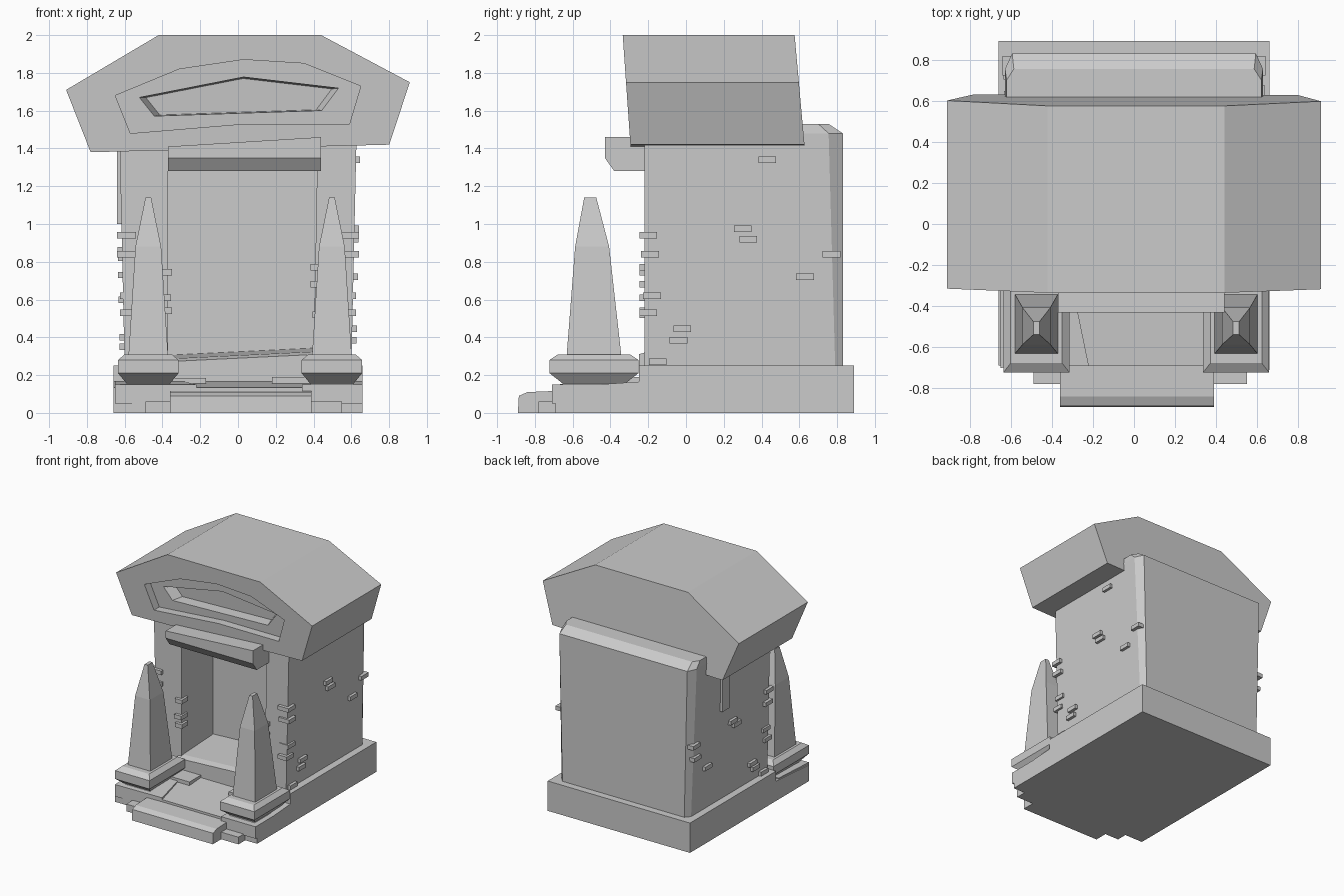
import bpy, bmesh

if "Cube" in bpy.data.objects:
    bpy.data.objects.remove(bpy.data.objects["Cube"])


def loft(name, rings):
    """Closed solid through rings of matching 3D points."""
    bm = bmesh.new()
    vs = [[bm.verts.new(p) for p in r] for r in rings]
    n = len(rings[0])
    bm.faces.new(vs[0])
    bm.faces.new(vs[-1])
    for a, b in zip(vs, vs[1:]):
        for i in range(n):
            j = (i + 1) % n
            bm.faces.new((a[i], a[j], b[j], b[i]))
    bmesh.ops.recalc_face_normals(bm, faces=bm.faces)
    me = bpy.data.meshes.new(name)
    bm.to_mesh(me)
    bm.free()
    ob = bpy.data.objects.new(name, me)
    bpy.context.collection.objects.link(ob)
    return ob


def rect(x0, x1, y0, y1, z):
    return [(x0, y0, z), (x1, y0, z), (x1, y1, z), (x0, y1, z)]


def box(name, x0, x1, y0, y1, z0, z1):
    return loft(name, [rect(x0, x1, y0, y1, z0), rect(x0, x1, y0, y1, z1)])


def cut(ob, cutter):
    m = ob.modifiers.new("cut", "BOOLEAN")
    m.operation, m.object, m.solver = "DIFFERENCE", cutter, "EXACT"
    bpy.context.view_layer.objects.active = ob
    bpy.ops.object.modifier_apply(modifier=m.name)
    bpy.data.objects.remove(cutter)


# Stepped base
box("base", -.66, .66, -.25, .89, 0, .25)
loft("front_platform", [[(x, -.69, 0), (x, -.69, .135), (x, -.25, .165), (x, -.25, 0)]
                        for x in (-.66, .66)])
box("lower_step", -.49, .55, -.78, -.6, 0, .06)
loft("front_step", [[(x, -.89, 0), (x, -.885, .09), (x, -.84, .11), (x, -.6, .12), (x, -.6, 0)]
                    for x in (-.36, .39)])
loft("left_pad", [[(-.65, -.70, z), (-.22, -.69, z), (-.30, -.3, z + .02), (-.65, -.3, z + .02)]
                  for z in (.05, .15)])
box("right_pad", .34, .66, -.71, -.3, .05, .15)
box("left_paver", -.38, -.17, -.40, -.25, .1, .185)
box("right_paver", .18, .40, -.38, -.25, .1, .19)
loft("threshold", [[(x, -.25, .2), (x, -.25, .27 + t), (x, -.2, .285 + t), (x, .22, .305 + t), (x, .22, .2)]
                   for x, t in ((-.40, 0), (.42, .04))])


# Chamber walls with bevelled rear corners and a deep doorway
def plan(w, yc, yb, z):
    return [(-w, -.22, z), (w, -.22, z), (w, yc, z), (w - .035, yb, z), (.035 - w, yb, z), (-w, yc, z)]


walls = loft("walls", [plan(.60, .79, .83, .24), plan(.628, .755, .83, 1.48), plan(.62, .70, .755, 1.53)])
cut(walls, loft("doorway_cutter", [rect(-.37, .40, -.5, .2, .26), rect(-.37, .42, -.5, .2, 1.36)]))

# Lintel
loft("lintel", [[(x, -.43, 1.41 + t), (x, -.43, 1.35), (x, -.38, 1.28), (x, -.15, 1.28), (x, -.15, 1.41 + t)]
                for x, t in ((-.37, 0), (.44, .05))])


# Roof block with a two-stage recess in its leaning front
def front_y(z):
    return -.335 + (2 - z) * .07


outline = [(-.91, 1.71), (-.42, 2), (.44, 2), (.91, 1.75), (.80, 1.42), (-.78, 1.38)]
roof = loft("roof", [[(x, front_y(z), z) for x, z in outline],
                     [(x, .575 + (2 - z) * .09, z) for x, z in outline]])
frame = [(-.65, 1.68), (-.31, 1.82), (.03, 1.87), (.35, 1.85), (.65, 1.73),
         (.59, 1.53), (.03, 1.53), (-.57, 1.48)]
niche = [(-.53, 1.67), (.03, 1.78), (.54, 1.72), (.45, 1.60), (-.45, 1.57)]


def recess(poly, start, depth, shrink):
    return loft("recess_cutter", [
        [(x, front_y(z) + start, z) for x, z in poly],
        [(x * shrink, front_y(z) + depth, 1.66 + (z - 1.66) * shrink) for x, z in poly]])


cut(roof, recess(frame, -.1, .07, 1))
cut(roof, recess(niche, .05, .16, .92))

# Obelisks on flared pedestals
for side, cx in (("left", -.475), ("right", .497)):
    cy = -.487
    loft(side + "_pedestal", [rect(cx - w, cx + w, cy - d, cy + d, z) for w, d, z in
                              ((.13, .19, .12), (.115, .165, .155), (.16, .235, .21),
                               (.16, .235, .28), (.125, .19, .31))])
    loft(side + "_obelisk", [rect(cx - w, cx + w, cy - d - s, cy + d - s, z) for w, d, s, z in
                             ((.105, .145, 0, .30), (.068, .09, .01, .88), (.015, .032, .02, 1.14))])

# Protruding bricks on the side walls: (y, z)
right_bricks = [(.43, 1.34), (.30, .975), (.33, .92), (.63, .72), (-.02, .445), (-.04, .385)]
left_bricks = [(.27, .86), (.22, .82), (.75, .73), (.60, .60), (.0, .40), (-.04, .35)]
for s, bricks in ((1, right_bricks), (-1, left_bricks)):
    for y, z in bricks:
        w = .598 + .02 * z
        x0, x1 = sorted((s * (w - .03), s * (w + .022)))
        box("side_brick", x0, x1, y - .047, y + .047, z - .017, z + .017)
    # Corner bricks wrapping the front and rear edges
    for y, z in ((-.19, .84), (-.18, .62), (-.20, .94), (-.20, .53), (-.15, .27), (.77, .84)):
        x0, x1 = sorted((s * .54, s * (.625 if z < .8 else .64)))
        box("corner_brick", x0, x1, y - .047, y + .047, z - .017, z + .017)

# Bricks along the doorway edges: (x, z)
for x, z in ((-.38, .745), (-.385, .61), (-.38, .54), (.42, .77), (.42, .68), (.43, .52)):
    box("door_brick", x - .035, x + .03, -.245, -.16, z - .017, z + .017)
box("left_wall_strip", -.64, -.58, .34, .43, 1.0, 1.42)
